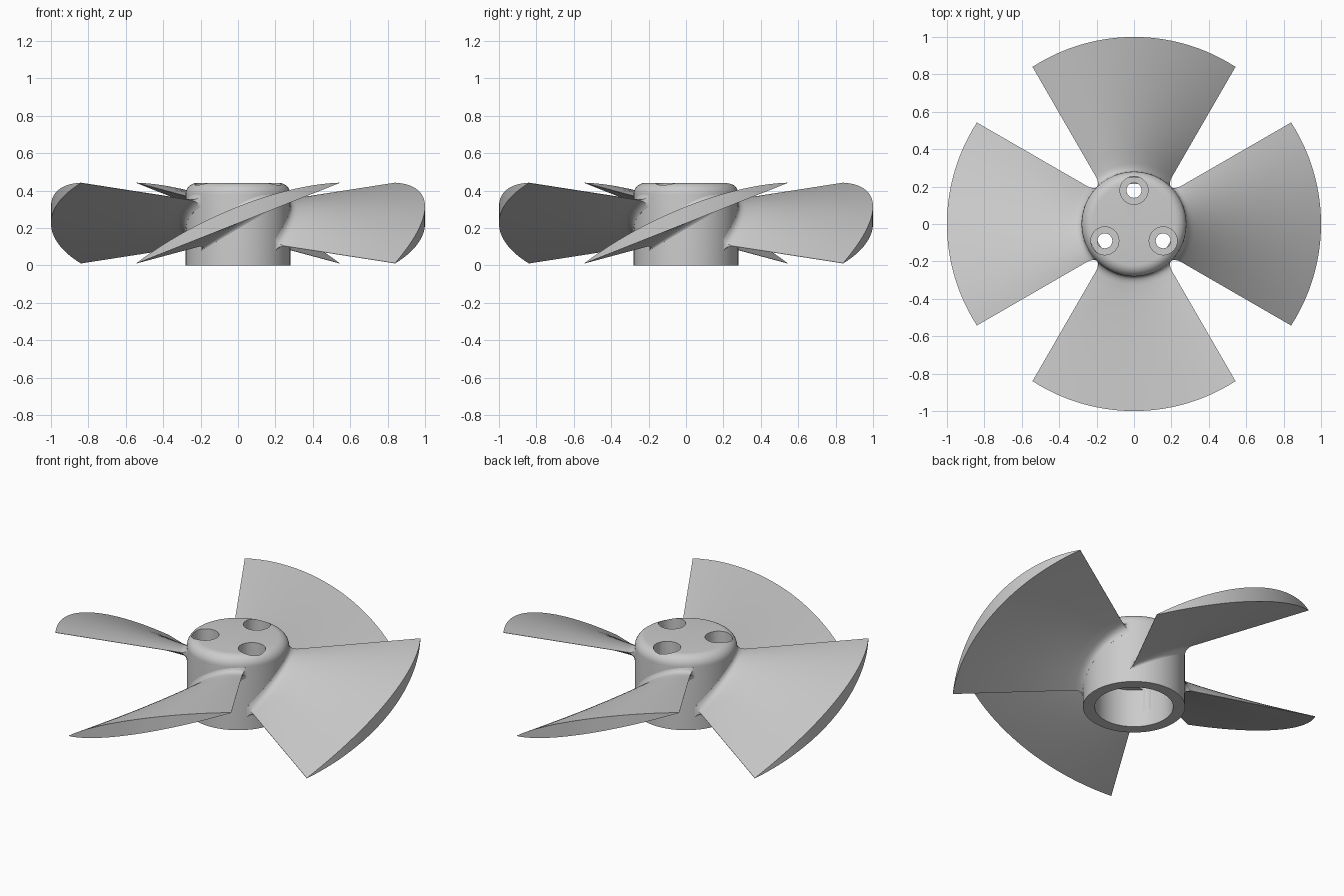
import bpy, bmesh
from math import sin, cos, pi, radians, asin

if "Cube" in bpy.data.objects:
    bpy.data.objects.remove(bpy.data.objects["Cube"])

HUB_R, HUB_H, BORE_R, CEILING = 0.28, 0.44, 0.215, 0.23


def make_object(name, bm, smooth=True):
    bmesh.ops.recalc_face_normals(bm, faces=bm.faces)
    mesh = bpy.data.meshes.new(name)
    bm.to_mesh(mesh)
    bm.free()
    ob = bpy.data.objects.new(name, mesh)
    bpy.context.collection.objects.link(ob)
    if smooth:
        bpy.ops.object.select_all(action='DESELECT')
        bpy.context.view_layer.objects.active = ob
        ob.select_set(True)
        bpy.ops.object.shade_smooth_by_angle(angle=radians(35))
    return ob


def lathe(name, profile, n=64, center=(0, 0), smooth=True):
    # Revolve an (r, z) profile whose ends lie on the axis
    bm = bmesh.new()
    rings = []
    for r, z in profile:
        count = n if r > 0 else 1
        rings.append([bm.verts.new((center[0] + r * cos(2 * pi * i / n),
                                    center[1] + r * sin(2 * pi * i / n), z))
                      for i in range(count)])
    for a, b in zip(rings, rings[1:]):
        for i in range(n):
            j = (i + 1) % n
            quad = [a[i % len(a)], a[j % len(a)], b[j % len(b)], b[i % len(b)]]
            bm.faces.new(list(dict.fromkeys(quad)))
    return make_object(name, bm, smooth)


# Hub: hollow cup with a rounded top rim
F = 0.06
rim = [(HUB_R - F + F * cos(a), HUB_H - F + F * sin(a))
       for a in (pi / 2 * i / 8 for i in range(9))]
hub = lathe("hub", [(0, CEILING), (BORE_R, CEILING), (BORE_R, 0), (HUB_R, 0)]
            + rim + [(0, HUB_H)])

# Three counterbored screw holes
for deg in (90, 210, 330):
    c = (0.18 * cos(radians(deg)), 0.18 * sin(radians(deg)))
    cutter = lathe("screw_hole_cutter",
                   [(0, 0.1), (0.04, 0.1), (0.04, 0.265), (0.075, 0.265),
                    (0.075, 0.6), (0, 0.6)], 32, c, False)
    cutter.hide_render = True
    mod = hub.modifiers.new("screw_hole", 'BOOLEAN')
    mod.operation, mod.solver, mod.object = 'DIFFERENCE', 'EXACT', cutter
    bpy.context.view_layer.objects.active = hub
    bpy.ops.object.modifier_apply(modifier=mod.name)
    bpy.data.objects.remove(cutter)
bpy.ops.object.select_all(action='DESELECT')
hub.select_set(True)
bpy.ops.object.shade_smooth_by_angle(angle=radians(35))


# Blade section: straight underside, bulging top, flared root fillet
def blade_point(r, t, upper):
    k = (r - HUB_R) / (1 - HUB_R)
    d = min(max((0.325 - r) / 0.045, 0), 1)
    flare = 0.03 * (1 - (1 - d * d) ** 0.5)
    half = radians(30) + asin(0.05 / r)
    ang = t * (half + flare / r * 0.7)
    z = 0.225 + (0.118 + 0.097 * k) * sin(t * half) / sin(half)
    if upper:
        z += 0.002 + (0.065 + 0.022 * k) * (1 - t * t) + flare
    else:
        z -= flare
    return ang, z


def blade(name, turn):
    bm = bmesh.new()
    n = 28
    radii = [0.25, 0.28, 0.284, 0.29, 0.298, 0.308, 0.325] + \
            [0.325 + 0.675 * i / 12 for i in range(1, 13)]
    loops = []
    for r in radii:
        ring = []
        for i in range(2 * n + 2):
            upper = i > n
            t = -1 + 2 * i / n if not upper else 1 - 2 * (i - n - 1) / n
            ang, z = blade_point(r, t, upper)
            ring.append(bm.verts.new((r * cos(ang + turn), r * sin(ang + turn), z)))
        loops.append(ring)
    m = 2 * n + 2
    for a, b in zip(loops, loops[1:]):
        for i in range(m):
            bm.faces.new((a[i], a[(i + 1) % m], b[(i + 1) % m], b[i]))
    for ring in (loops[0], loops[-1]):     # root and tip caps
        for i in range(n):
            bm.faces.new((ring[i], ring[i + 1], ring[m - 2 - i], ring[m - 1 - i]))
    return make_object(name, bm)


for i, side in enumerate(("right", "back", "left", "front")):
    blade(side + "_blade", i * pi / 2)
